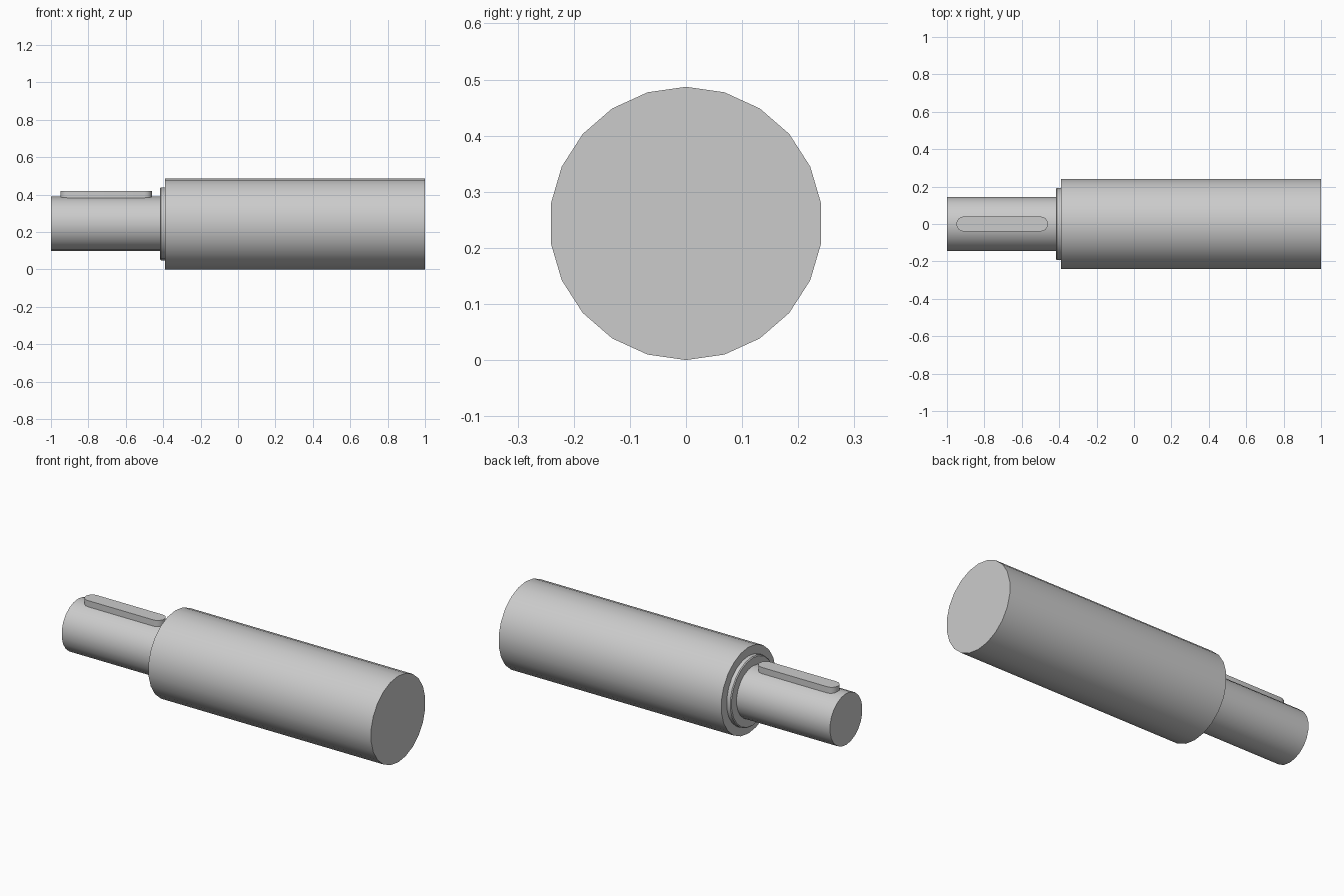
import bpy, bmesh, math
from mathutils import Vector

cube = bpy.data.objects.get("Cube")
if cube:
    bpy.data.objects.remove(cube, do_unlink=True)

SIDES = 22
AXIS_Z = 0.2435

steel = bpy.data.materials.new("light_grey_steel")
steel.use_nodes = True
grey = (0.6, 0.6, 0.6, 1)
steel.diffuse_color = grey
steel.node_tree.nodes["Principled BSDF"].inputs["Base Color"].default_value = grey


def loft(name, rings):
    """Join equal-sized rings of points with side faces and cap both ends."""
    bm = bmesh.new()
    loops = [[bm.verts.new(p) for p in ring] for ring in rings]
    n = len(loops[0])
    for a, b in zip(loops, loops[1:]):
        for i in range(n):
            j = (i + 1) % n
            bm.faces.new((a[i], a[j], b[j], b[i]))
    bm.faces.new(loops[0])
    bm.faces.new(loops[-1])
    bmesh.ops.recalc_face_normals(bm, faces=bm.faces)
    mesh = bpy.data.meshes.new(name)
    bm.to_mesh(mesh)
    bm.free()
    obj = bpy.data.objects.new(name, mesh)
    bpy.context.collection.objects.link(obj)
    mesh.materials.append(steel)
    bpy.ops.object.select_all(action="DESELECT")
    obj.select_set(True)
    bpy.context.view_layer.objects.active = obj
    bpy.ops.object.shade_smooth_by_angle(angle=math.radians(30))
    return obj


def turned(name, profile):
    """Turn (x, radius) pairs around the long axis."""
    angles = [math.tau * i / SIDES for i in range(SIDES)]
    return loft(name, [[Vector((x, r * math.sin(a), AXIS_Z + r * math.cos(a)))
                        for a in angles] for x, r in profile])


# Main cylinder, its shoulder with a softened edge, and the drive shaft
turned("main_cylinder", [(-0.39, 0.2435), (1, 0.2435)])
turned("shoulder_collar", [(-0.417, 0.19), (-0.412, 0.195), (-0.385, 0.195)])
turned("drive_shaft", [(-1, 0.145), (-0.41, 0.145)])

# Key: a rounded-end bar let into the top of the shaft
half, left, right = 0.04, -0.95, -0.46
outline = []
for centre, start in ((right - half, -90), (left + half, 90)):
    for i in range(9):
        a = math.radians(start + i * 22.5)
        outline.append((centre + half * math.cos(a), half * math.sin(a)))
loft("shaft_key", [[(x, y, z) for x, y in outline] for z in (0.34, 0.418)])
